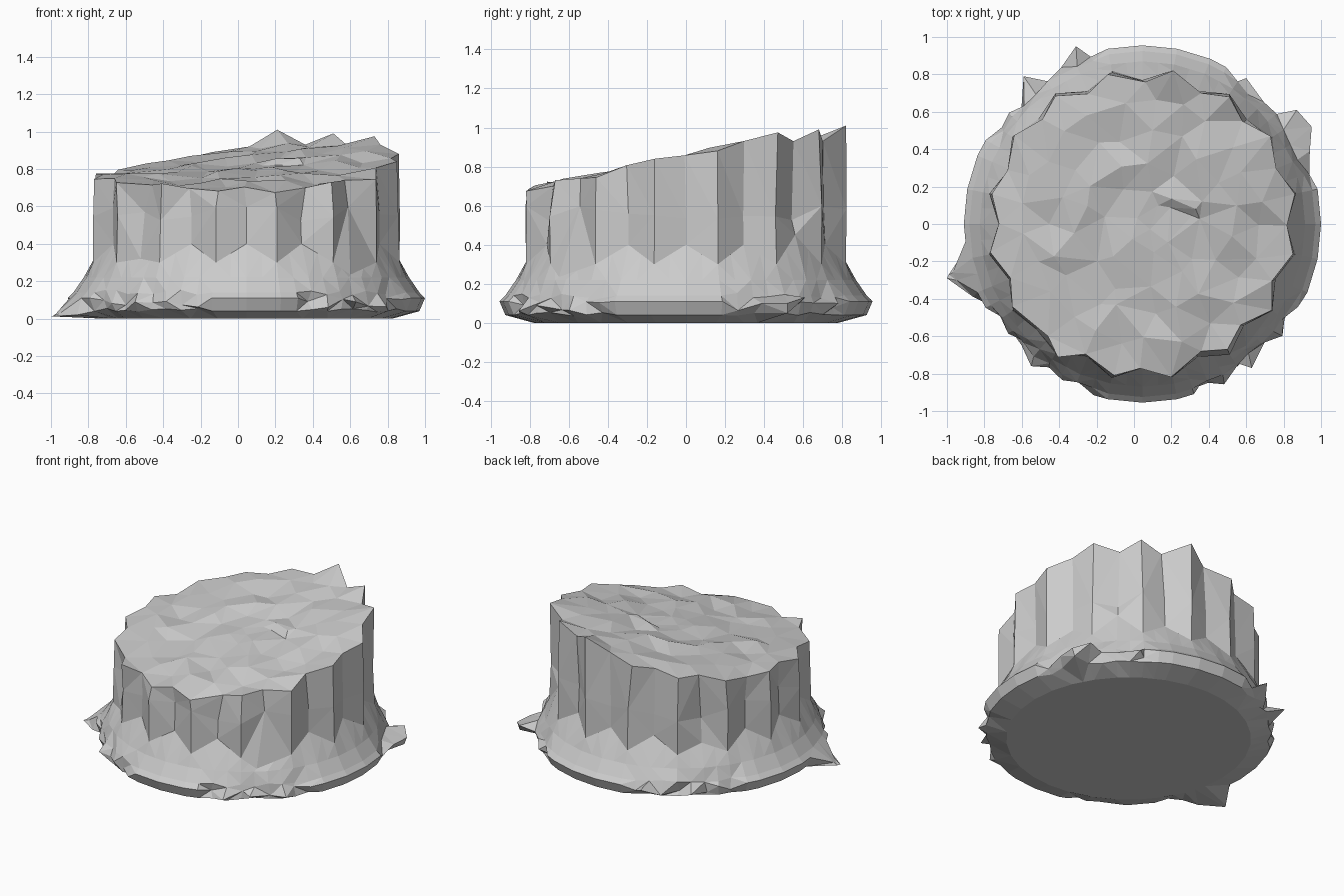
import bpy, bmesh, math, random
from mathutils import Vector
from mathutils.geometry import delaunay_2d_cdt

if "Cube" in bpy.data.objects:
    bpy.data.objects.remove(bpy.data.objects["Cube"])

random.seed(4)
N = 32          # 16 flutes: odd index = ridge, even index = groove
M = 64          # finer rim of the base
CX = 0.045      # axis of the column


def polar(i, r, z):
    a = 2 * math.pi * i / N
    return Vector((CX + r * math.cos(a), r * math.sin(a), z))


def jit(s):
    return random.uniform(-s, s)


def loft(bm, rings):
    """Skin rings of points from bottom to top, return the vertex rings."""
    vr = [[bm.verts.new(p) for p in ring] for ring in rings]
    for lo, up in zip(vr, vr[1:]):
        for i in range(len(lo)):
            j = (i + 1) % len(lo)
            bm.faces.new((lo[i], lo[j], up[j], up[i]))
    return vr


def finish(bm, name):
    bmesh.ops.triangulate(bm, faces=bm.faces[:])
    me = bpy.data.meshes.new(name)
    bm.to_mesh(me)
    bm.free()
    ob = bpy.data.objects.new(name, me)
    bpy.context.collection.objects.link(ob)


def break_height(x, y):
    return 0.805 + 0.07 * x + 0.14 * y + 0.1 * x * y


# Zigzag seam where the flutes run out into the flared base
seam = [polar(i, 0.835, 0.30) if i % 2 else polar(i, 0.77, 0.40) for i in range(N)]
seam[4] = polar(4, 0.79, 0.45)
seam[12] = polar(12, 0.79, 0.36)
seam[20] = polar(20, 0.80, 0.32)
seam[28] = polar(27.6, 0.855, 0.235)
fine_seam = []
for i in range(N):
    fine_seam += [seam[i], (seam[i] + seam[(i + 1) % N]) / 2]

# Flared base; the rim is chipped around the four diagonals
profile = [(0.78, 0.0), (0.925, 0.04), (0.955, 0.11), (0.925, 0.14), (0.87, 0.22)]
rings = [[polar((i - i % 2) / 2, r, z) if i % 2 == 0 else
          (polar((i - 1) / 2, r, z) + polar((i + 1) / 2, r, z)) / 2
          for i in range(M)] for r, z in profile]
chipped = [i for a in (6, 22, 41, 55) for i in range(a - 3, a + 5)]
for i in chipped:
    rings[1][i] = polar(i / 2, 0.905 + jit(0.015), 0.045 + jit(0.01))
    out = 0.945 if i % 2 else 0.905
    rings[2][i] = polar(i / 2 + jit(0.1), out + jit(0.02), 0.085 + jit(0.025))
    rings[3][i] = polar(i / 2, 0.905 + jit(0.012), 0.14 + jit(0.015))
# Splinters sticking out of the rim: (ring, segment) -> position
splinters = {(1, 34): (-0.99, -0.27, 0.012), (1, 35): (-1.0, -0.29, 0.012),
             (2, 34): (-0.97, -0.26, 0.03), (2, 35): (-0.95, -0.30, 0.03),
             (1, 36): (-0.86, -0.39, 0.02), (2, 20): (-0.31, 0.95, 0.12),
             (2, 6): (0.87, 0.61, 0.13), (2, 5): (0.95, 0.52, 0.10),
             (2, 4): (0.94, 0.39, 0.10), (1, 5): (0.93, 0.52, 0.05),
             (2, 23): (-0.59, 0.79, 0.10), (2, 9): (0.60, 0.78, 0.10),
             (2, 55): (0.63, -0.77, 0.09), (2, 41): (-0.55, -0.76, 0.09)}
for (k, i), p in splinters.items():
    rings[k][i] = Vector(p)
bm = bmesh.new()
vr = loft(bm, rings + [fine_seam])
bm.faces.new(vr[0][::-1])
finish(bm, "flared_base")

# Fluted shaft: seam, worn middle, broken rim
mid, rim = [], []
for i in range(N):
    r = 0.832 if i % 2 else 0.765
    mid.append(polar(i, r + jit(0.008), 0.56 + jit(0.04)))
    p = polar(i + jit(0.12), r + jit(0.012), 0)
    p.z = break_height(p.x, p.y) + jit(0.02)
    rim.append(p)
for i, p in {7: (0.21, 0.82, 1.01), 8: (0.06, 0.76, 0.92), 6: (0.36, 0.70, 0.93),
             5: (0.51, 0.68, 0.99), 4: (0.58, 0.55, 0.93), 3: (0.73, 0.47, 0.975),
             9: (-0.14, 0.80, 0.89), 12: (-0.49, 0.56, 0.83), 20: (-0.46, -0.60, 0.715),
             26: (0.36, -0.68, 0.70), 27: (0.50, -0.67, 0.73), 28: (0.57, -0.54, 0.74),
             15: (-0.76, 0.16, 0.775), 31: (0.85, -0.16, 0.84), 1: (0.86, 0.16, 0.88)}.items():
    rim[i] = Vector(p)
bm = bmesh.new()
top = loft(bm, [seam, mid, rim])[-1]

# Rough fracture surface closing the top
inner = []
for k, r in enumerate((0.63, 0.48, 0.34, 0.19, 0.05)):
    n = max(3, round(2 * math.pi * r / 0.16))
    for j in range(n):
        p = polar((j + 0.5 * (k % 2)) * N / n, r, 0) + Vector((jit(0.04), jit(0.04), 0))
        p.z = break_height(p.x, p.y) + jit(0.02)
        inner.append(p)
# Shallow crack running to the right
inner += [Vector((x, y, break_height(x, y) + d)) for x, y, d in
          ((0.13, 0.10, -0.01), (0.20, 0.135, 0.015), (0.33, 0.08, 0.015),
           (0.31, 0.045, -0.015))]
pts = rim + inner
bv = top + [bm.verts.new(p) for p in inner]
co, _, faces, orig, _, _ = delaunay_2d_cdt([p.xy for p in pts], [], [list(range(N))], 1, 1e-5)
for f in faces:
    ids = [orig[v][0] for v in f]
    bm.faces.new([bv[i] for i in ids])
finish(bm, "broken_fluted_shaft")
